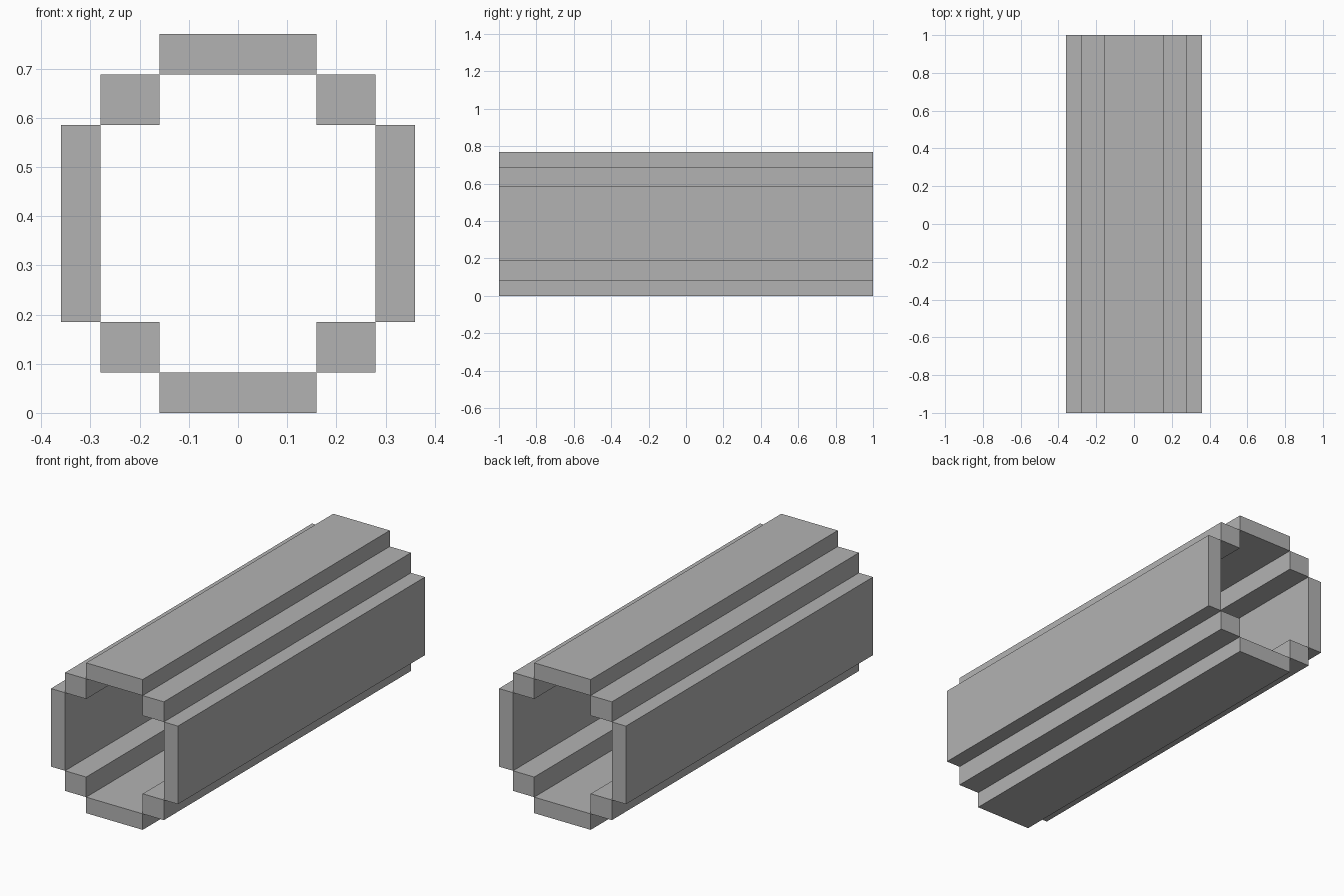
import bpy
import bmesh
from mathutils import Matrix, Vector

if "Cube" in bpy.data.objects:
    bpy.data.objects.remove(bpy.data.objects["Cube"], do_unlink=True)

# Single plain grey
GREY = (0.45, 0.45, 0.45, 1.0)
grey = bpy.data.materials.new("plain_grey")
grey.use_nodes = True
grey.diffuse_color = GREY
grey.node_tree.nodes["Principled BSDF"].inputs["Base Color"].default_value = GREY

LENGTH = 2.0
# Steps of the cross-section
X1, X2, X3 = 0.16, 0.28, 0.36
Z0, Z1, Z2, Z3, Z4, Z5 = 0.0, 0.082, 0.185, 0.585, 0.688, 0.77


def beam(name, x0, x1, z0, z1):
    """Rectangular beam running the full length along y."""
    bm = bmesh.new()
    size = Vector((x1 - x0, LENGTH, z1 - z0))
    centre = Vector(((x0 + x1) / 2, 0, (z0 + z1) / 2))
    bmesh.ops.create_cube(bm, size=1.0, matrix=Matrix.LocRotScale(None, None, size))
    mesh = bpy.data.meshes.new(name)
    bm.to_mesh(mesh)
    bm.free()
    mesh.materials.append(grey)
    obj = bpy.data.objects.new(name, mesh)
    obj.location = centre
    bpy.context.collection.objects.link(obj)


# Floor and roof slabs
beam("floor_slab", -X1, X1, Z0, Z1)
beam("roof_slab", -X1, X1, Z4, Z5)

# Side walls and stepped corner beams, left is +x
for side, s in (("left", 1), ("right", -1)):
    wall = sorted((s * X2, s * X3))
    step = sorted((s * X1, s * X2))
    beam(side + "_wall", *wall, Z2, Z3)
    beam(side + "_lower_corner_beam", *step, Z1, Z2)
    beam(side + "_upper_corner_beam", *step, Z3, Z4)
